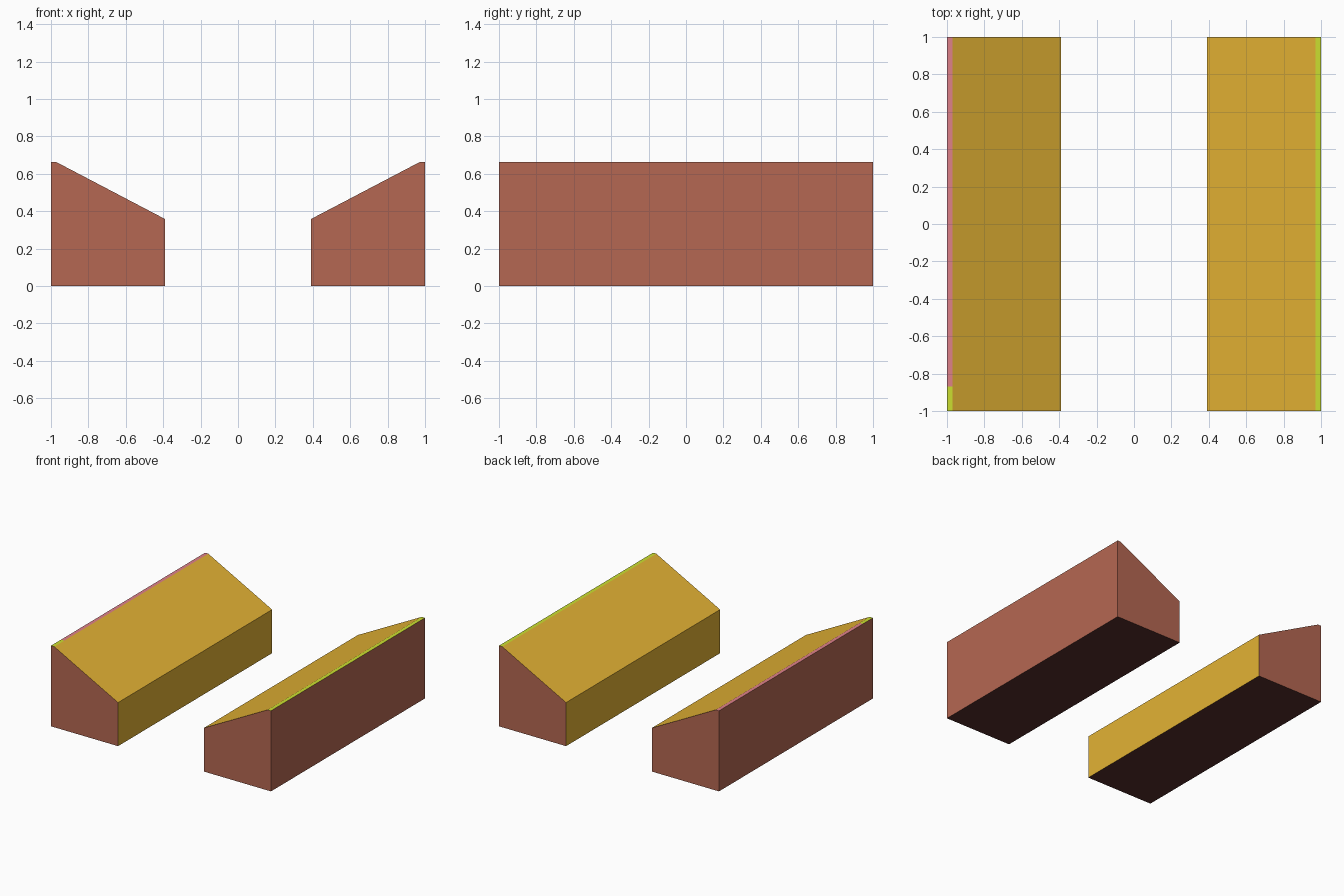
import bpy, bmesh

if "Cube" in bpy.data.objects:
    bpy.data.objects.remove(bpy.data.objects["Cube"])


def material(name, rgb):
    m = bpy.data.materials.new(name)
    m.diffuse_color = (*rgb, 1)
    m.use_nodes = True
    m.node_tree.nodes["Principled BSDF"].inputs["Base Color"].default_value = m.diffuse_color
    return m


MATS = [
    material("red_brown", (0.46, 0.137, 0.085)),
    material("ochre_yellow", (0.77, 0.446, 0.034)),
    material("lime_green", (0.60, 0.74, 0.03)),
    material("dusty_pink", (0.74, 0.22, 0.25)),
    material("dark_maroon", (0.09, 0.027, 0.025)),
]

# Cross-section of the right-hand bank: wall, narrow ledge, slope, inner wall
PROFILE = [(0.39, 0), (1, 0), (1, 0.662), (0.97, 0.662), (0.39, 0.358)]


def bank(name, side, pink_from=None):
    bm = bmesh.new()
    front = bm.faces.new([bm.verts.new((side * x, -1, z)) for x, z in PROFILE])
    ext = bmesh.ops.extrude_face_region(bm, geom=[front], use_keep_orig=True)
    moved = [v for v in ext["geom"] if isinstance(v, bmesh.types.BMVert)]
    bmesh.ops.translate(bm, verts=moved, vec=(0, 2, 0))

    # Cut where the ledge changes colour
    if pink_from is not None:
        bmesh.ops.bisect_plane(bm, geom=bm.verts[:] + bm.edges[:] + bm.faces[:],
                               plane_co=(0, pink_from, 0), plane_no=(0, 1, 0))
    bmesh.ops.recalc_face_normals(bm, faces=bm.faces[:])

    # Colour by direction: ledge on top, dark base, yellow inner side, brown rest
    for f in bm.faces:
        n = f.normal
        if n.z > 0.99:
            pink = pink_from is not None and f.calc_center_median().y > pink_from
            f.material_index = 3 if pink else 2
        elif n.z < -0.9:
            f.material_index = 4
        elif n.x * side < -0.1:
            f.material_index = 1
        else:
            f.material_index = 0

    me = bpy.data.meshes.new(name)
    bm.to_mesh(me)
    bm.free()
    for m in MATS:
        me.materials.append(m)
    ob = bpy.data.objects.new(name, me)
    bpy.context.collection.objects.link(ob)


bank("right_bank", 1)
bank("left_bank", -1, pink_from=-0.87)
